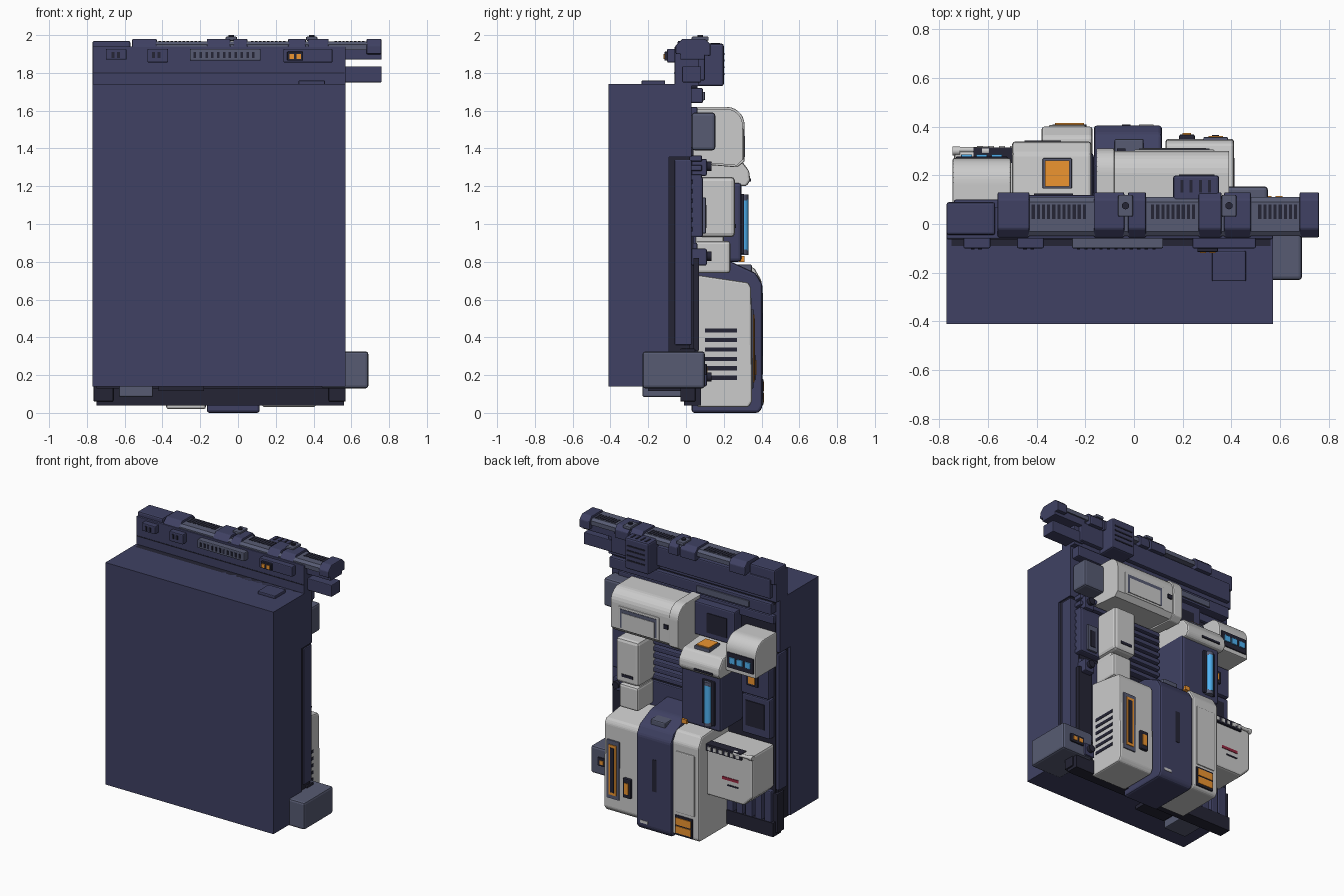
import bpy, bmesh, math
from mathutils import Vector

def mat(name, c):
    m = bpy.data.materials.new(name)
    m.diffuse_color = (*c, 1)
    return m

NAVY = mat("navy", (0.05, 0.053, 0.125))
SLATE = mat("slate", (0.095, 0.105, 0.17))
DARK = mat("dark", (0.018, 0.018, 0.035))
GREY = mat("light_grey", (0.56, 0.56, 0.54))
ORANGE = mat("orange", (0.85, 0.3, 0.03))
BLUE = mat("blue", (0.08, 0.45, 0.9))
RED = mat("red", (0.3, 0.02, 0.05))

def finish(name, bm, m, bevel=0, seg=2):
    if bevel:
        bmesh.ops.bevel(bm, geom=bm.edges[:], offset=bevel, segments=seg, profile=0.5,
                        affect='EDGES', clamp_overlap=True)
    bmesh.ops.recalc_face_normals(bm, faces=bm.faces[:])
    me = bpy.data.meshes.new(name)
    bm.to_mesh(me)
    bm.free()
    me.materials.append(m)
    ob = bpy.data.objects.new(name, me)
    bpy.context.collection.objects.link(ob)
    return ob

def box(name, x, y, z, m=NAVY, bevel=0, seg=2):
    bm = bmesh.new()
    bmesh.ops.create_cube(bm, size=1)
    for v in bm.verts:
        v.co = Vector(a[0] + (c + 0.5) * (a[1] - a[0]) for a, c in zip((x, y, z), v.co))
    return finish(name, bm, m, bevel, seg)

def prism(name, pts, x, m=NAVY, bevel=0, axis='x'):
    """Extrude a (y,z) profile along x, or an (x,z) profile along y."""
    bm = bmesh.new()
    mk = (lambda p, t: (t, p[0], p[1])) if axis == 'x' else (lambda p, t: (p[0], t, p[1]))
    f = bm.faces.new([bm.verts.new(mk(p, x[0])) for p in pts])
    r = bmesh.ops.extrude_face_region(bm, geom=[f])
    d = Vector(mk((0, 0), x[1] - x[0]))
    bmesh.ops.translate(bm, vec=d, verts=[v for v in r['geom'] if isinstance(v, bmesh.types.BMVert)])
    return finish(name, bm, m, bevel)

def arc(cy, cz, r, a0, a1, n=7):
    return [(cy + r * math.cos(math.radians(a0 + (a1 - a0) * i / n)),
             cz + r * math.sin(math.radians(a0 + (a1 - a0) * i / n))) for i in range(n + 1)]

def cyl(name, p, r, h, axis, m=NAVY, n=16):
    bpy.ops.mesh.primitive_cylinder_add(vertices=n, radius=r, depth=h, location=p,
        rotation={'x': (0, math.pi / 2, 0), 'y': (math.pi / 2, 0, 0), 'z': (0, 0, 0)}[axis])
    ob = bpy.context.object
    ob.name = name
    ob.data.materials.append(m)
    bpy.ops.object.shade_smooth_by_angle()

# main hull, core and edge posts
box("front_hull", (-.77, .57), (-.41, -.09), (.14, 1.74))
box("inner_core", (-.75, .56), (-.10, .02), (.13, 1.74), DARK)
box("upper_hull", (-.77, .57), (-.10, .03), (1.355, 1.74))
box("base_plinth", (-.75, .56), (-.01, .08), (.04, .14), DARK)
for s, x in (("left", (-.765, -.66)), ("right", (.48, .57))):
    box(s + "_post", x, (-.06, .03), (.36, 1.34), NAVY, .006)
    box(s + "_lower_post", x, (-.03, .05), (.06, .34), DARK, .006)
box("top_hatch", (.32, .46), (-.235, -.11), (1.735, 1.76), NAVY, .006)
box("bottom_foot", (-.63, -.45), (-.23, -.01), (.085, .145), SLATE, .006)
box("bottom_strip", (-.42, -.18), (-.2, 0), (.115, .145), DARK)

# top beam with front equipment
box("top_beam", (-.77, .57), (-.06, .07), (1.73, 1.94), NAVY, .004)
box("beam_seam", (-.765, .565), (-.063, 0), (1.797, 1.803), DARK)
for x0, x1, z0, m in ((-.70, -.59, 1.87, NAVY), (-.48, -.37, 1.855, NAVY),
                      (-.255, .12, 1.865, SLATE), (.24, .50, 1.855, NAVY)):
    box("beam_module", (x0, x1), (-.10, -.05), (z0, 1.927), m, .006)
for i in range(11):
    box("module_slot", (-.235 + i * .031, -.222 + i * .031), (-.104, -.09), (1.88, 1.91), DARK)
for x in (-.67, -.64, -.455, -.425):
    box("module_slot", (x, x + .015), (-.104, -.09), (1.88, 1.91), DARK)
box("front_lamp_panel", (.26, .345), (-.115, -.09), (1.865, 1.912), DARK, .004)
for x in (.272, .310):
    box("front_lamp", (x, x + .024), (-.12, -.1), (1.873, 1.90), ORANGE)

# rail along the top
prism("rail", [(-.05, 1.92), (-.05, 1.95), (-.03, 1.965), (.09, 1.965), (.11, 1.95), (.11, 1.92)],
      (-.55, .74), SLATE)
for x0, x1 in ((-.43, -.18), (.06, .26), (.5, .67)):
    n = int((x1 - x0) / .021)
    for i in range(n):
        box("rail_slot", (x0 + .01 + i * .021, x0 + .023 + i * .021), (.02, .08), (1.955, 1.968), DARK)
for x0, x1 in ((-.56, -.43), (-.165, -.04), (-.025, .05), (.265, .36), (.37, .48), (.68, .76)):
    prism("rail_clamp", [(-.055, 1.90), (-.055, 1.945), (-.02, 1.98), (.1, 1.98), (.13, 1.95), (.13, 1.89)],
          (x0, x1), NAVY, .006)
for x in (-.035, .39):
    box("rail_latch", (x - .03, x + .03), (.03, .12), (1.97, 1.992), SLATE, .006)
    cyl("latch_bolt", (x, .075, 1.99), .015, .02, 'z', DARK)
box("rail_end_block", (-.77, -.57), (-.045, .09), (1.86, 1.97), NAVY, .01)
box("upper_arm", (.5, .76), (-.03, .10), (1.87, 1.93), NAVY, .005)
box("lower_arm", (.5, .76), (-.02, .08), (1.75, 1.835), NAVY, .005)

# stepped strips on the upper back
box("back_strip_upper", (-.74, .53), (.0, .10), (1.76, 1.9), NAVY, .008)
box("back_strip_gap", (-.74, .53), (.0, .06), (1.70, 1.77), DARK)
box("back_strip_middle", (-.74, .55), (.0, .09), (1.64, 1.72), NAVY, .008)
box("back_strip_slot", (-.57, -.15), (.05, .1), (1.655, 1.70), SLATE, .004)
box("back_strip_lower", (-.74, .5), (.0, .06), (1.56, 1.62), NAVY, .008)
box("back_junction_box", (.16, .35), (.04, .2), (1.73, 1.955), NAVY, .012)
for i in range(4):
    box("junction_slot", (.19 + i * .038, .203 + i * .038), (.13, .18), (1.945, 1.958), DARK)
    box("junction_vent", (.185, .33), (.19, .204), (1.79 + i * .035, 1.80 + i * .035), DARK)

# back panel plates and cooling ribs
box("back_panel", (-.74, .5), (.0, .04), (.14, 1.58), DARK)
for i in range(9):
    box("cooling_rib", (-.15, .53), (.02, .085), (.93 + i * .05, .963 + i * .05), NAVY, .008)
for i in range(5):
    box("lower_rib", (-.73 + i * .075, -.675 + i * .075), (.02, .075), (.07, .36), NAVY, .008)
box("middle_plate", (-.18, .5), (.02, .06), (.3, .9), NAVY, .006)
box("lower_left_recess", (.42, .53), (.04, .07), (.33, .82), DARK)

# side modules on the right edge
box("side_module_upper", (.38, .55), (.03, .155), (1.39, 1.59), SLATE, .015)
box("side_module_lower", (.34, .53), (.03, .09), (.93, 1.25), NAVY, .012)
box("side_screen_frame", (.40, .48), (.08, .105), (.95, 1.14), SLATE, .004)
box("side_screen", (.42, .46), (.1, .109), (.98, 1.10), DARK)
for z in (1.305, .83, .19):
    box("side_valve", (.43, .51), (.03, .11), (z - .05, z + .04), NAVY, .008)
    cyl("side_valve_knob", (.47, .12, z), .025, .03, 'y', DARK)
box("side_pod", (.44, .69), (-.23, .10), (.13, .325), SLATE, .014)
box("pod_lamp_panel", (.52, .63), (.09, .11), (.2, .26), DARK, .004)
for x in (.535, .58):
    box("pod_lamp", (x, x + .03), (.1, .115), (.215, .243), ORANGE)

# large rounded canister
can = [(.04, 1.61)] + arc(.21, 1.52, .09, 90, 0) + [(.30, 1.34), (.27, 1.31), (.04, 1.33)]
prism("canister", can, (-.10, .39), GREY)
cap = [(.03, 1.62)] + arc(.215, 1.525, .095, 90, 0) + [(.31, 1.33), (.27, 1.30), (.03, 1.32)]
prism("canister_end_cap", cap, (-.155, -.08), GREY, .006)
box("canister_frame", (0, .33), (.28, .306), (1.34, 1.505), GREY, .006)
box("canister_window", (.02, .31), (.29, .309), (1.355, 1.49), SLATE)
box("canister_panel", (.035, .295), (.3, .312), (1.355, 1.465), GREY)
box("canister_latch", (-.07, -.035), (.28, .309), (1.44, 1.47), DARK)

# small pump boxes under the canister
box("pump_upper", (.2, .38), (.05, .26), (.93, 1.25), GREY, .022)
box("pump_slot", (.24, .33), (.25, .264), (.98, 1.0), DARK)
box("pump_neck", (.23, .36), (.05, .2), (.88, .95), GREY, .01)
box("pump_lower", (.22, .37), (.05, .235), (.74, .91), GREY, .015)

# vented cabinet
prism("vented_cabinet", [(.06, .03), (.33, .03), (.35, .06), (.345, .66), (.33, .69), (.06, .73)],
      (.13, .41), GREY, .01)
for i in range(6):
    box("cabinet_vent", (.40, .413), (.1, .27), (.175 + i * .05, .197 + i * .05), DARK)
box("gauge_frame", (.285, .385), (.34, .357), (.13, .55), SLATE, .004)
box("gauge_orange", (.305, .365), (.35, .362), (.16, .52), ORANGE)
box("gauge_slit", (.32, .35), (.355, .366), (.18, .50), DARK)
box("cabinet_switch", (.185, .25), (.34, .368), (.17, .31), DARK, .008)
box("cabinet_switch_light", (.2, .235), (.36, .373), (.2, .28), ORANGE)

# tall navy tank
tank = [(.03, .0), (.385, .0), (.405, .03), (.405, .68), (.37, .74), (.24, .80), (.03, .82)]
prism("tall_tank", tank, (-.165, .115), NAVY, .014)
box("tank_top_plate", (-.08, .04), (.26, .35), (.74, .785), SLATE, .008)
box("tank_slot", (-.05, -.015), (.4, .408), (.3, .53), DARK)
box("tank_label", (.02, .08), (.4, .408), (.05, .07), GREY)

# slim grey cabinet with an orange panel
prism("slim_cabinet", [(.05, .02), (.38, .02), (.4, .04), (.4, .7), (.36, .77), (.05, .79)],
      (-.38, -.17), GREY, .012)
box("slim_door", (-.35, -.2), (.39, .407), (.2, .64), GREY, .006)
box("slim_orange_frame", (-.335, -.195), (.39, .409), (.04, .18), DARK, .004)
for z in (.055, .115):
    box("slim_orange_panel", (-.325, -.205), (.4, .414), (z, z + .05), ORANGE)

# side control case with a tube handle
prism("control_case", [(-.36, .33), (-.67, .33), (-.74, .4), (-.74, .70), (-.36, .70)], (.05, .30),
      GREY, .014, 'y')
box("case_key_strip", (-.66, -.37), (.25, .315), (.655, .705), DARK, .004)
for i in range(6):
    box("case_key", (-.645 + i * .045, -.62 + i * .045), (.3, .32), (.665, .69), GREY)
cyl("case_tube", (-.67, .305, .69), .012, .14, 'x', GREY)
for x in (-.73, -.61):
    cyl("case_tube_end", (x, .30, .69), .018, .03, 'x', GREY)
box("case_red_stripe", (-.63, -.5), (.29, .304), (.48, .5), RED)
box("case_slot", (-.63, -.54), (.29, .304), (.44, .45), DARK)

# navy reactor box with glowing tube and grey lid
box("reactor_box", (-.48, -.165), (.03, .295), (.8, 1.22), NAVY, .018)
box("tube_backing", (-.44, -.34), (.28, .308), (.84, 1.16), DARK, .006)
cyl("glow_tube", (-.39, .305, .995), .026, .27, 'z', BLUE)
for z in (.85, 1.14):
    cyl("tube_end", (-.39, .3, z), .03, .03, 'z', SLATE)
box("reactor_lamp", (-.22, -.18), (.28, .31), (.8, .83), ORANGE)
prism("reactor_lid", [(.04, 1.2), (.32, 1.2), (.34, 1.23), (.335, 1.28), (.29, 1.34), (.04, 1.36)],
      (-.5, -.175), GREY, .012)
box("lid_orange_frame", (-.375, -.255), (.145, .27), (1.33, 1.365), SLATE, .004)
box("lid_orange_plate", (-.365, -.265), (.155, .26), (1.35, 1.372), ORANGE)
box("lid_front_slot", (-.45, -.3), (.32, .343), (1.225, 1.24), DARK)

# keypad case
prism("keypad_case", [(.03, 1.5)] + arc(.17, 1.4, .1, 90, 0) + [(.27, 1.25), (.03, 1.25)],
      (-.745, -.505), GREY, .008)
box("keypad_plate", (-.73, -.52), (.26, .278), (1.28, 1.39), DARK, .004)
for i in range(3):
    box("keypad_button", (-.71 + i * .062, -.665 + i * .062), (.27, .286), (1.315, 1.36), BLUE, .003)

# panels behind the keypad and reactor
box("screen_box", (-.47, -.15), (.02, .12), (1.36, 1.6), NAVY, .01)
box("screen_face", (-.41, -.25), (.11, .125), (1.40, 1.54), DARK)
box("lamp_plate", (-.73, -.51), (.02, .10), (1.03, 1.24), NAVY, .008)
box("lamp_frame", (-.65, -.56), (.09, .115), (1.10, 1.19), DARK, .006)
box("square_lamp", (-.63, -.58), (.1, .122), (1.12, 1.17), ORANGE)
box("monitor_plate", (-.73, -.51), (.02, .09), (.74, 1.02), NAVY, .008)
box("monitor_screen", (-.69, -.54), (.08, .096), (.8, .98), DARK)
